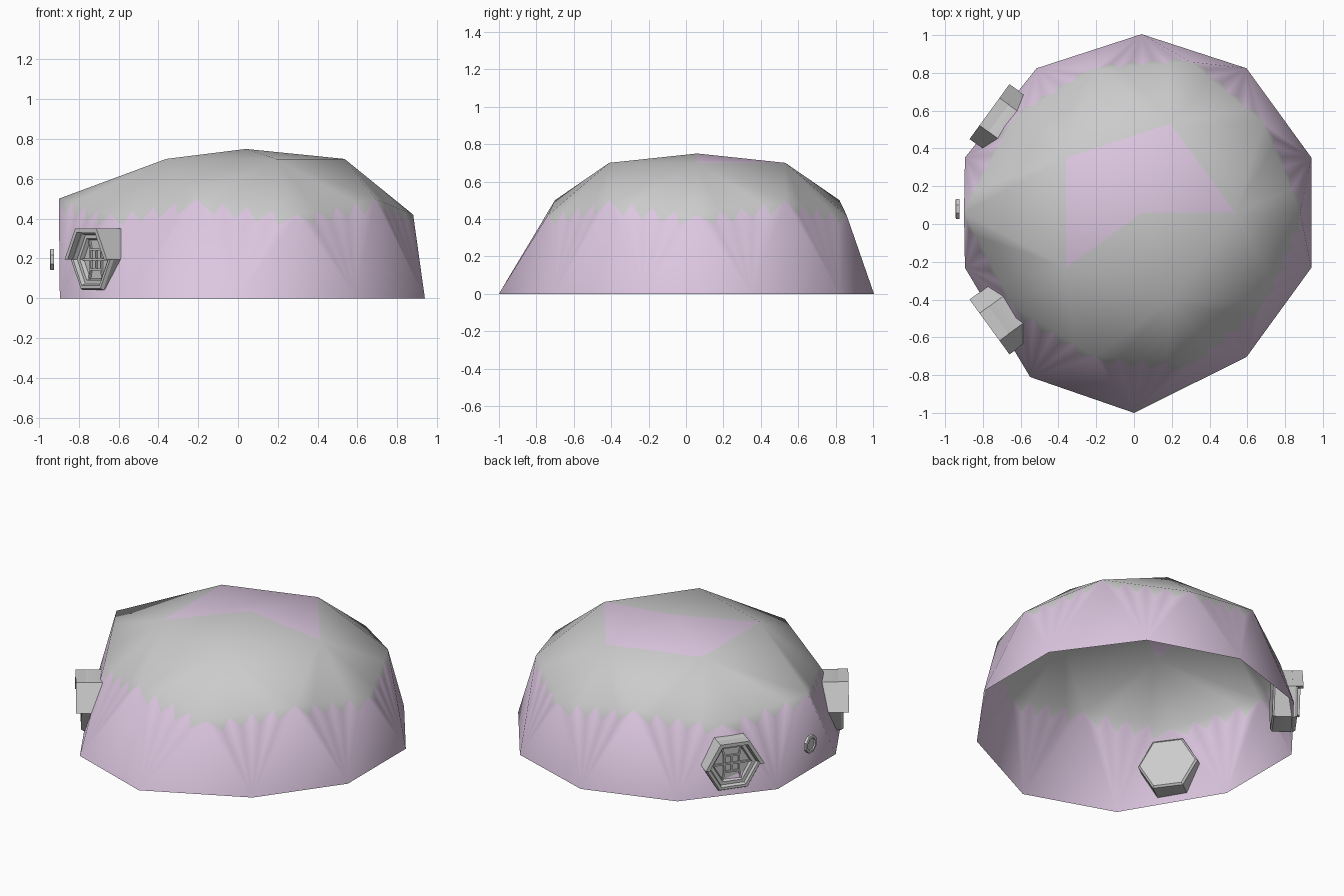
import bpy, math
from mathutils import Vector, Matrix

if "Cube" in bpy.data.objects:
    bpy.data.objects.remove(bpy.data.objects["Cube"])

lilac = bpy.data.materials.new("lilac")
lilac.diffuse_color = (0.72, 0.57, 0.75, 1)
lilac.use_nodes = True
lilac.node_tree.nodes["Principled BSDF"].inputs["Base Color"].default_value = lilac.diffuse_color


def make(name, verts, faces, matrix=None, smooth_angle=30):
    me = bpy.data.meshes.new(name)
    me.from_pydata(verts, [], faces)
    ob = bpy.data.objects.new(name, me)
    bpy.context.collection.objects.link(ob)
    if matrix:
        ob.matrix_world = matrix
    bpy.ops.object.select_all(action='DESELECT')
    ob.select_set(True)
    bpy.context.view_layer.objects.active = ob
    bpy.ops.object.shade_smooth_by_angle(angle=math.radians(smooth_angle))
    return ob


# Dome shell: half a geodesic sphere with a toothed colour border
def polar(deg, r, z):
    a = math.radians(deg)
    return Vector((0.04 + r * math.cos(a), 0.06 + r * math.sin(a), z))


pole = polar(0, 0, 0.75)
upper = [polar(72 * i, 0.495, 0.70) for i in range(5)]
middle = [polar(36 * i, 0.80 if i % 2 else 0.84, 0.50 if i % 2 else 0.42) for i in range(10)]
middle[5] = Vector((-0.90, 0.06, 0.50))
base = [polar(18 + 36 * i, 0.945, 0) for i in range(10)]
base[4].x = base[5].x = -0.895
base[6] = Vector((-0.55, -0.81, 0))
base[7] = Vector((0.0, -1.0, 0))

verts, faces, colours, index = [], [], [], {}


def vid(p):
    key = tuple(round(c, 5) for c in p)
    if key not in index:
        index[key] = len(verts)
        verts.append(key)
    return index[key]


def face(colour, *points):
    faces.append([vid(p) for p in points])
    colours.append(colour)


for i in range(5):
    face(1 if i in (0, 1, 2) else 0, pole, upper[i], upper[(i + 1) % 5])
    face(0, upper[i], middle[2 * i + 1], upper[(i + 1) % 5])
TEETH = 4
for i in range(10):
    a, b, foot = middle[i], middle[(i + 1) % 10], base[i]
    top = upper[((i + 1) // 2) % 5]
    rim = [a.lerp(b, k / TEETH) for k in range(TEETH + 1)]
    tips = [((rim[k] + rim[k + 1]) / 2).lerp(foot, 0.15) for k in range(TEETH)]
    for k in range(TEETH):
        face(0, top, rim[k], rim[k + 1])
        face(0, rim[k], tips[k], rim[k + 1])
        face(1, rim[k], foot, tips[k])
        face(1, tips[k], foot, rim[k + 1])
    face(1, base[i - 1], base[i], middle[i])

dome = make("dome_shell", verts, faces, smooth_angle=60)
dome.data.materials.append(None)
dome.data.materials.append(lilac)
for p, c in zip(dome.data.polygons, colours):
    p.material_index = c


# Helpers for the fittings: local x sideways, y up, z outward
def frame(pos, deg):
    a = math.radians(deg)
    out = Vector((math.cos(a), math.sin(a), 0))
    up = Vector((0, 0, 1))
    m = Matrix((up.cross(out), up, out)).transposed().to_4x4()
    m.translation = pos
    return m


def ngon(r, z, n, start=0):
    return [(r * math.cos(2 * math.pi * k / n + start),
             r * math.sin(2 * math.pi * k / n + start), z) for k in range(n)]


def stepped(name, profile, n, matrix, start=0):
    v, f = [], [list(range(n))[::-1]]
    for r, z in profile:
        v += ngon(r, z, n, start)
    for j in range(len(profile) - 1):
        for k in range(n):
            q = (k + 1) % n
            f.append((j * n + k, j * n + q, (j + 1) * n + q, (j + 1) * n + k))
    f.append([(len(profile) - 1) * n + k for k in range(n)])
    return make(name, v, f, matrix)


def bars(name, segments, width, z0, z1, matrix):
    v, f = [], []
    for x0, y0, x1, y1 in segments:
        d = Vector((x1 - x0, y1 - y0)).normalized() * width / 2
        s = len(v)
        for z in (z0, z1):
            v += [(x0 - d.y, y0 + d.x, z), (x0 + d.y, y0 - d.x, z),
                  (x1 + d.y, y1 - d.x, z), (x1 - d.y, y1 + d.x, z)]
        f.append([s + k for k in (4, 5, 6, 7)])
        f.append([s + k for k in (3, 2, 1, 0)])
        f += [[s + k, s + (k + 1) % 4, s + 4 + (k + 1) % 4, s + 4 + k] for k in range(4)]
    return make(name, v, f, matrix)


def window(name, pos, deg):
    m = frame(pos, deg)
    # hexagonal housing with stepped recess
    stepped(name + "_housing", [(0.165, -0.175), (0.178, -0.165), (0.178, -0.045), (0.168, -0.03),
                                (0.150, -0.03), (0.142, -0.05), (0.120, -0.05), (0.112, -0.07)], 6, m)
    # hood over the upper half
    hood = []
    for z in (-0.06, 0):
        hood += ngon(0.18, z, 6)[:4] + ngon(0.155, z, 6)[:4]
    f = []
    for k in range(3):
        o, i = k, k + 4
        f += [(o, o + 1, o + 9, o + 8), (i + 1, i, i + 8, i + 9),
              (o + 8, o + 9, i + 9, i + 8), (o + 1, o, i, i + 1)]
    f += [(0, 8, 12, 4), (3, 7, 15, 11)]
    make(name + "_hood", hood, f, m)
    # glazing bars: central grid with spokes to the frame corners
    w, h = 0.045, 0.05
    seg = [(x, -h, x, h) for x in (-w, 0, w)] + [(-w, y, w, y) for y in (-h, 0, h)]
    seg += [(sx * w, sy * h, sx * 0.056, sy * 0.097) for sx in (-1, 1) for sy in (-1, 1)]
    seg += [(s * w, 0, s * 0.112, 0) for s in (-1, 1)]
    bars(name + "_bars", seg, 0.01, -0.075, -0.06, m)


window("front_window", Vector((-0.765, -0.545, 0.195)), 216)
window("rear_window", Vector((-0.765, 0.595, 0.195)), 144)

# Small round button beside the rear window
stepped("side_button", [(0.057, -0.02), (0.057, -0.003), (0.05, 0), (0.04, 0), (0.036, -0.008)],
        8, frame(Vector((-0.925 - 0.02, 0.08, 0.195)), 180), math.pi / 8)
